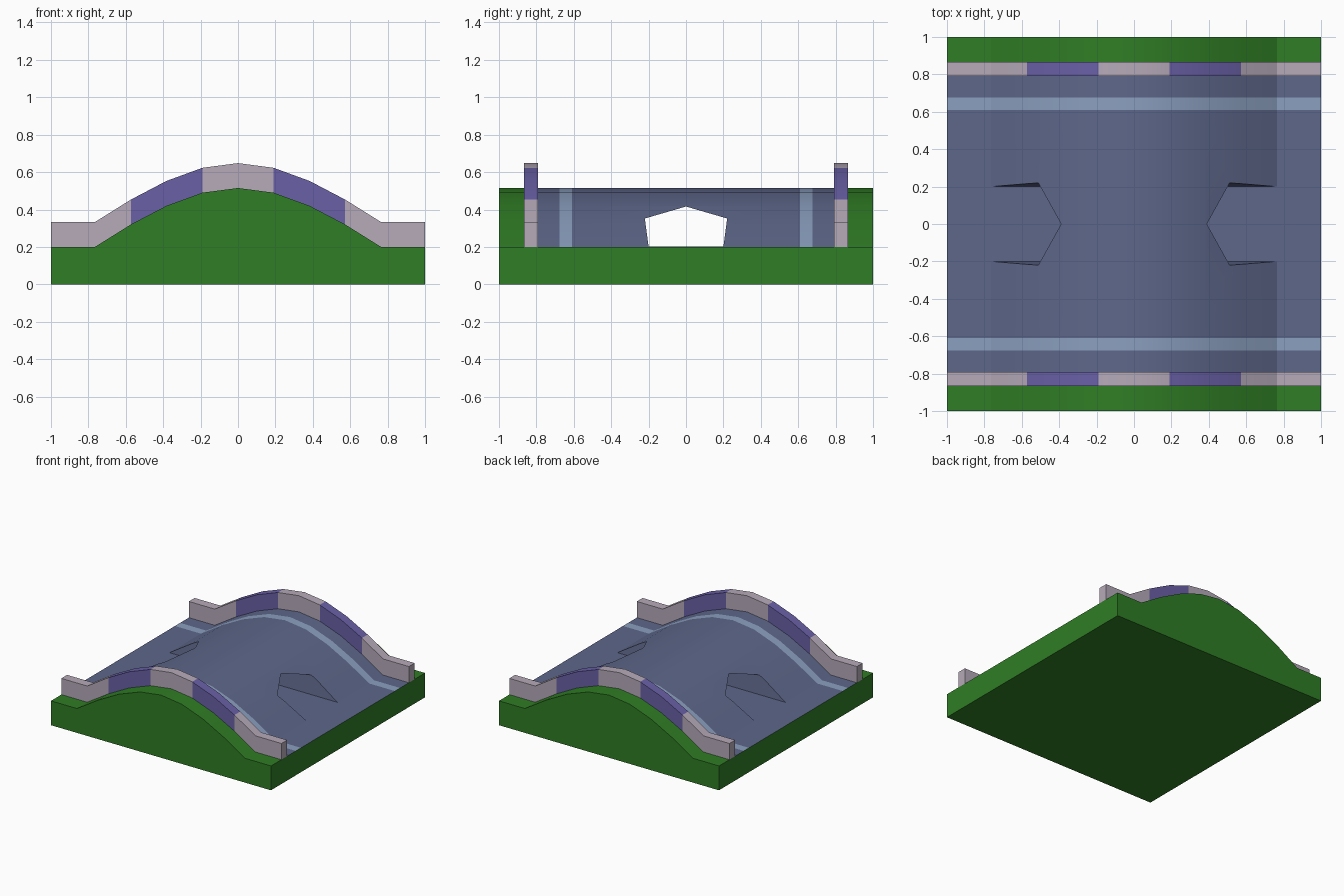
import bpy, bmesh, math

if "Cube" in bpy.data.objects:
    bpy.data.objects.remove(bpy.data.objects["Cube"])

# Humped outline, left to right
HALF = [(0, 0.515), (0.19, 0.49), (0.382, 0.42), (0.573, 0.32), (0.765, 0.2), (1, 0.2)]
PROFILE = [(-x, z) for x, z in HALF[:0:-1]] + HALF
RAIL_H = 0.133


def material(name, rgb):
    m = bpy.data.materials.new(name)
    m.diffuse_color = [(c / 255) ** 2.2 for c in rgb] + [1]
    m.use_nodes = True
    m.node_tree.nodes["Principled BSDF"].inputs["Base Color"].default_value = m.diffuse_color
    return m


green = material("grass_green", (51, 124, 41))
slate = material("road_slate", (94, 103, 137))
stripe = material("stripe_blue", (138, 158, 190))
pale = material("rail_pale", (180, 169, 184))
purple = material("rail_purple", (105, 96, 165))


def finish(bm, name, mats):
    bmesh.ops.recalc_face_normals(bm, faces=bm.faces)
    me = bpy.data.meshes.new(name)
    bm.to_mesh(me)
    bm.free()
    ob = bpy.data.objects.new(name, me)
    bpy.context.collection.objects.link(ob)
    for m in mats:
        me.materials.append(m)
    return ob


def smooth(ob):
    bpy.ops.object.select_all(action='DESELECT')
    ob.select_set(True)
    bpy.context.view_layer.objects.active = ob
    bpy.ops.object.shade_smooth_by_angle(angle=math.radians(30))


# Ground and road: outline swept across y, with a colour for each lane
lanes = [-1, -0.865, -0.79, -0.677, -0.61, 0.61, 0.677, 0.79, 0.865, 1]
lane_mat = [0, 0, 1, 2, 1, 2, 1, 0, 0]
bm = bmesh.new()
outline = PROFILE + [(1, 0), (-1, 0)]
rings = [[bm.verts.new((x, y, z)) for x, z in outline] for y in lanes]
n = len(outline)
for j, (a, b) in enumerate(zip(rings, rings[1:])):
    for i in range(n):
        k = (i + 1) % n
        f = bm.faces.new((a[i], a[k], b[k], b[i]))
        f.material_index = lane_mat[j] if i < len(PROFILE) - 1 else 0
bm.faces.new(rings[0])
bm.faces.new(rings[-1])
body = finish(bm, "hill_road", [green, slate, stripe])

# Five-sided tunnel cut through the hump
bm = bmesh.new()
section = [(-0.2, 0.201), (-0.22, 0.352), (0, 0.416), (0.22, 0.352), (0.2, 0.201)]
ends = [[bm.verts.new((x, y, z)) for y, z in section] for x in (-0.9, 0.9)]
for i in range(5):
    k = (i + 1) % 5
    bm.faces.new((ends[0][i], ends[0][k], ends[1][k], ends[1][i]))
for e in ends:
    bm.faces.new(e)
for f in bm.faces:
    f.material_index = 1
cutter = finish(bm, "tunnel_cutter", [green, slate, stripe])
cutter.hide_render = True
mod = body.modifiers.new("tunnel", 'BOOLEAN')
mod.operation = 'DIFFERENCE'
mod.solver = 'EXACT'
mod.object = cutter
bpy.context.view_layer.objects.active = body
bpy.ops.object.modifier_apply(modifier=mod.name)
bpy.data.objects.remove(cutter)
smooth(body)

# Striped guard rails following the hump
for side, name in ((-1, "front_rail"), (1, "back_rail")):
    bm = bmesh.new()
    y0, y1 = side * 0.79, side * 0.865
    rings = [[bm.verts.new(p) for p in ((x, y0, z), (x, y0, z + RAIL_H),
                                        (x, y1, z + RAIL_H), (x, y1, z))]
             for x, z in PROFILE]
    for i, (a, b) in enumerate(zip(rings, rings[1:])):
        mid = abs(PROFILE[i][0] + PROFILE[i + 1][0]) / 2
        for k in range(4):
            f = bm.faces.new((a[k], a[(k + 1) % 4], b[(k + 1) % 4], b[k]))
            f.material_index = int(0.19 < mid < 0.573)
    bm.faces.new(rings[0])
    bm.faces.new(rings[-1])
    smooth(finish(bm, name, [pale, purple]))
